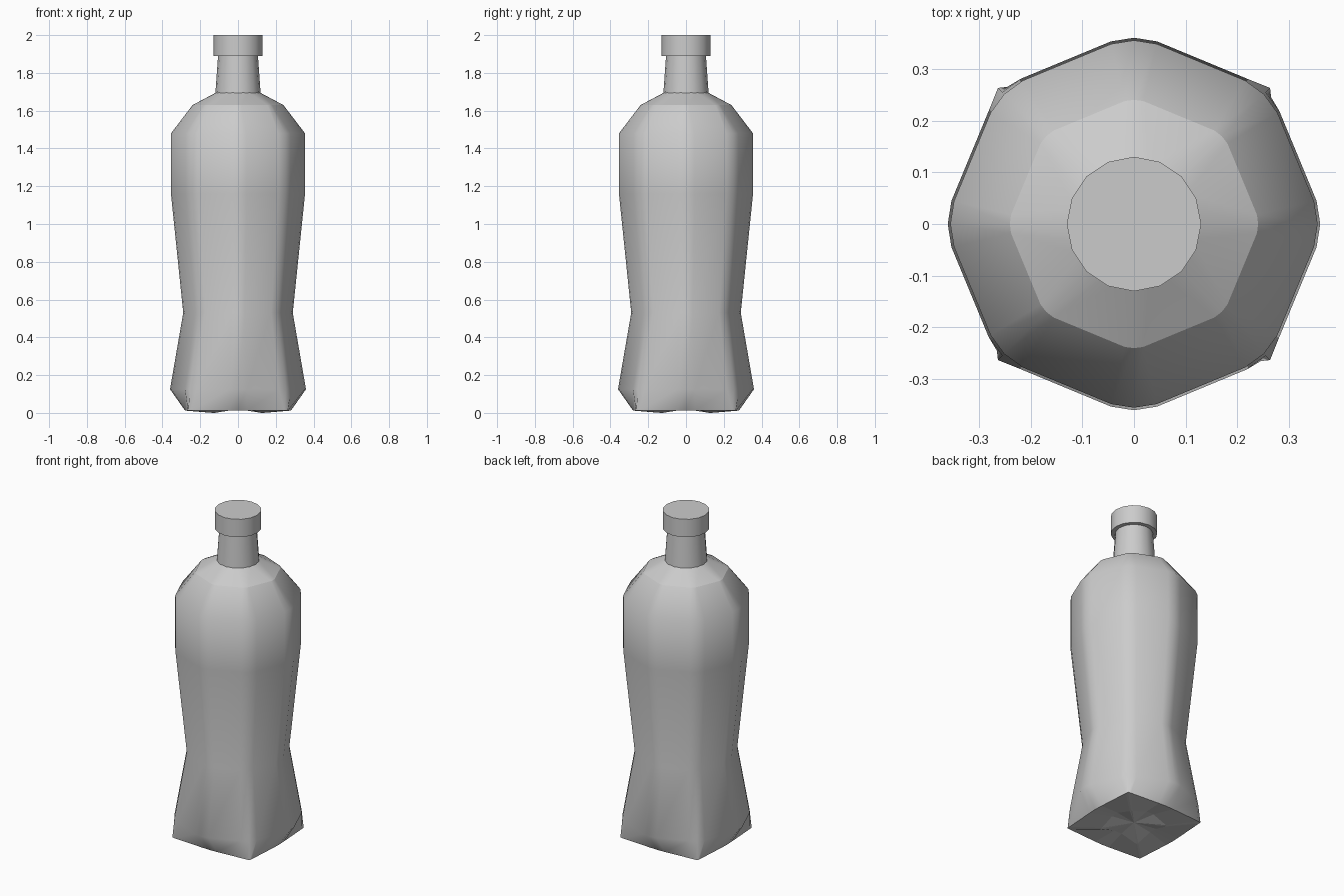
import bpy, bmesh, math

if "Cube" in bpy.data.objects:
    bpy.data.objects.remove(bpy.data.objects["Cube"], do_unlink=True)

grey = bpy.data.materials.new("plain grey")
grey.use_nodes = True
COLOUR = (0.6, 0.6, 0.6, 1)
grey.diffuse_color = COLOUR
grey.node_tree.nodes["Principled BSDF"].inputs["Base Color"].default_value = COLOUR


def octagon(r, z, soft=1.0):
    """Octagon ring with three points on every rounded corner."""
    ring = []
    for k in range(8):
        a = k * math.pi / 4
        for side in (-1, 0, 1):
            t = 0.126 * soft * side
            s = r * (1 - 0.012 * soft * abs(side))
            ring.append((s * math.cos(a + t), s * math.sin(a + t), z))
    return ring


def circle(r, z, n=16):
    return [(r * math.cos(2 * math.pi * i / n), r * math.sin(2 * math.pi * i / n), z)
            for i in range(n)]


def square_foot(scale, z_corner, z_axis):
    """Square ring with slightly bowed sides, its points matching the octagon rings."""
    ring = []
    for k in range(4):
        a = k * math.pi / 2
        c, s = math.cos(a), math.sin(a)
        side = ((0.278, -0.05, z_axis), (0.28, 0, z_axis), (0.278, 0.05, z_axis),
                (0.265, 0.245, z_corner), (0.263, 0.263, z_corner),
                (0.245, 0.265, z_corner))
        ring += [(scale * (x * c - y * s), scale * (x * s + y * c), z) for x, y, z in side]
    return ring


def loft(name, rings, bottom=None, top=None, smooth=50):
    """Skin a stack of rings; bottom and top are heights of the closing centre points."""
    bm = bmesh.new()
    loops = [[bm.verts.new(p) for p in ring] for ring in rings]
    n = len(loops[0])
    for low, high in zip(loops, loops[1:]):
        for i in range(n):
            j = (i + 1) % n
            bm.faces.new((low[i], low[j], high[j], high[i]))
    if bottom is not None:
        v = bm.verts.new((0, 0, bottom))
        for i in range(n):
            bm.faces.new((v, loops[0][(i + 1) % n], loops[0][i]))
    if top is not None:
        v = bm.verts.new((0, 0, top))
        for i in range(n):
            bm.faces.new((v, loops[-1][i], loops[-1][(i + 1) % n]))
    mesh = bpy.data.meshes.new(name)
    bm.to_mesh(mesh)
    bm.free()
    mesh.materials.append(grey)
    ob = bpy.data.objects.new(name, mesh)
    bpy.context.collection.objects.link(ob)
    if smooth:
        bpy.ops.object.select_all(action="DESELECT")
        ob.select_set(True)
        bpy.context.view_layer.objects.active = ob
        bpy.ops.object.shade_smooth_by_angle(angle=math.radians(smooth))
    return ob


# Waisted octagonal body that turns square at the foot
loft("body", [square_foot(1, 0.012, 0.012), octagon(0.36, 0.125), octagon(0.29, 0.53),
              octagon(0.355, 1.16), octagon(0.355, 1.48), octagon(0.24, 1.63, 0.6)])

# Underside with four feet and a shallow cross of grooves
loft("base", [square_foot(0.5, 0.0, 0.03), square_foot(1, 0.012, 0.012)],
     bottom=0.03, smooth=0)

# Sloping shoulder up to the neck
loft("shoulder", [octagon(0.24, 1.63, 0.6), circle(0.118, 1.695, 24)[-1:]
                  + circle(0.118, 1.695, 24)[:-1]])

# Tapered neck and flat cap
loft("neck", [circle(0.12, 1.69), circle(0.105, 1.9)], smooth=40)
loft("cap", [circle(0.13, 1.89), circle(0.13, 2.0)], bottom=1.89, top=2.0, smooth=40)
